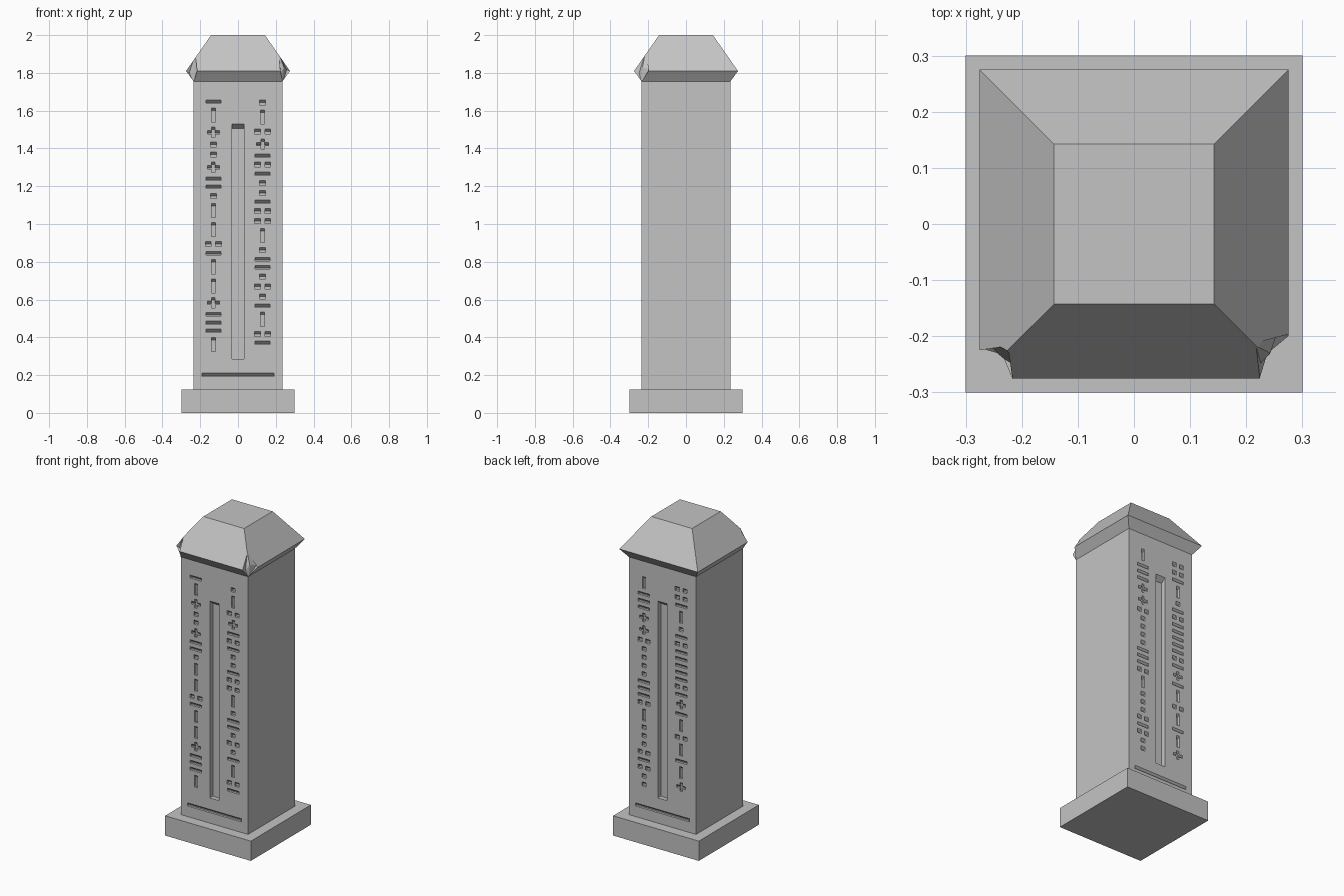
import bpy
import bmesh

cube = bpy.data.objects.get("Cube")
if cube:
    bpy.data.objects.remove(cube, do_unlink=True)

HALF = 0.235          # pillar half width
stone = bpy.data.materials.new("grey_stone")
stone.use_nodes = True
stone.diffuse_color = (0.55, 0.55, 0.55, 1)
stone.node_tree.nodes["Principled BSDF"].inputs["Base Color"].default_value = (0.55, 0.55, 0.55, 1)


def make_object(name, bm, material=None):
    bmesh.ops.recalc_face_normals(bm, faces=bm.faces[:])
    mesh = bpy.data.meshes.new(name)
    bm.to_mesh(mesh)
    bm.free()
    obj = bpy.data.objects.new(name, mesh)
    bpy.context.collection.objects.link(obj)
    if material:
        mesh.materials.append(material)
    return obj


def square_stack(name, levels):
    """Closed solid through square sections given as (half width, z)."""
    bm = bmesh.new()
    rings = [[bm.verts.new((sx * h, sy * h, z))
              for sx, sy in ((-1, -1), (1, -1), (1, 1), (-1, 1))] for h, z in levels]
    bm.faces.new(rings[0])
    bm.faces.new(rings[-1])
    for low, high in zip(rings, rings[1:]):
        for i in range(4):
            j = (i + 1) % 4
            bm.faces.new((low[i], low[j], high[j], high[i]))
    return make_object(name, bm, stone)


def carve(target, cutter):
    cutter.hide_render = True
    mod = target.modifiers.new("carve", "BOOLEAN")
    mod.operation = "DIFFERENCE"
    mod.solver = "EXACT"
    mod.object = cutter
    bpy.context.view_layer.objects.active = target
    bpy.ops.object.modifier_apply(modifier=mod.name)
    bpy.data.objects.remove(cutter, do_unlink=True)


def rect(w, h):
    return [(-w / 2, -h / 2), (w / 2, -h / 2), (w / 2, h / 2), (-w / 2, h / 2)]


def cross(w, h, t):
    a, b, c = w / 2, h / 2, t / 2
    quarter = [(a, c), (c, c), (c, b)]
    left = [(-x, z) for x, z in reversed(quarter)]
    top = quarter + left
    return top + [(-x, -z) for x, z in top]


def add_recess(bm, side, x, z, outline, depth, drop):
    """Recess with a ceiling that slopes down towards its back."""
    rings = []
    for s in (1, -1):
        rings.append([bm.verts.new((x + px, side * (HALF + s * depth),
                                    z + pz + (s * drop if pz > 0 else 0)))
                      for px, pz in outline])
    outer, inner = rings
    bm.faces.new(outer)
    bm.faces.new(inner)
    n = len(outline)
    for i in range(n):
        j = (i + 1) % n
        bm.faces.new((outer[i], outer[j], inner[j], inner[i]))


# Carved signs: row height, outline and x offsets for each kind
SIGNS = {
    "b": (0.0433, rect(0.08, 0.018), (0,)),
    "d": (0.053, rect(0.03, 0.026), (0,)),
    "p": (0.053, rect(0.03, 0.026), (-0.027, 0.027)),
    "v": (0.101, rect(0.02, 0.075), (0,)),
    "c": (0.079, cross(0.065, 0.055, 0.018), (0,)),
}
COLUMNS = [
    (-1, -0.13, "bvcddcbbdvvpbvvcbbbv"),
    (-1, 0.13, "dvpcbpbddbppvdbbdpdbvpb"),
    (1, 0.13, "vbbbccpddddbbbpvdddpbpdd"),
    (1, -0.13, "ppbvdbpbbbbbpbcbvpvbvc"),
]

# Plinth and pillar
square_stack("plinth", [(0.3, 0), (0.3, 0.125)])
pillar = square_stack("pillar", [(HALF, 0.125), (HALF, 1.755)])

# Carvings on the front and back of the pillar
bm = bmesh.new()
for side, x, signs in COLUMNS:
    z = 1.67
    for sign in signs:
        height, outline, offsets = SIGNS[sign]
        for dx in offsets:
            add_recess(bm, side, x + dx, z - height / 2, outline, 0.014, 0.013)
        z -= height
for side in (-1, 1):
    add_recess(bm, side, 0, 0.907, rect(0.066, 1.245), 0.03, 0.025)
    add_recess(bm, side, 0, 0.202, rect(0.38, 0.02), 0.014, 0.013)
carve(pillar, make_object("carving_cutter", bm))

# Cap with its two broken front corners
cap = square_stack("cap", [(HALF, 1.755), (0.275, 1.81), (0.1425, 2.0)])


def chip(name, ring, apex, base):
    """Jagged double pyramid around a ring of plan points."""
    bm = bmesh.new()
    top, low = bm.verts.new(apex), bm.verts.new(base)
    pts = [bm.verts.new(p) for p in ring]
    for a, b in zip(pts, pts[1:] + pts[:1]):
        bm.faces.new((top, a, b))
        bm.faces.new((low, b, a))
    carve(cap, make_object(name, bm))


chip("left_chip", [(0.224, -0.285, 1.81), (0.226, -0.248, 1.80), (0.243, -0.23, 1.83),
                   (0.258, -0.186, 1.815), (0.285, -0.205, 1.81), (0.33, -0.33, 1.81)],
     (0.217, -0.217, 1.9), (0.237, -0.237, 1.752))
chip("right_chip", [(-0.222, -0.285, 1.81), (-0.207, -0.255, 1.81), (-0.236, -0.225, 1.83),
                    (-0.258, -0.214, 1.80), (-0.285, -0.23, 1.81), (-0.33, -0.33, 1.81)],
     (-0.228, -0.222, 1.895), (-0.237, -0.237, 1.752))
